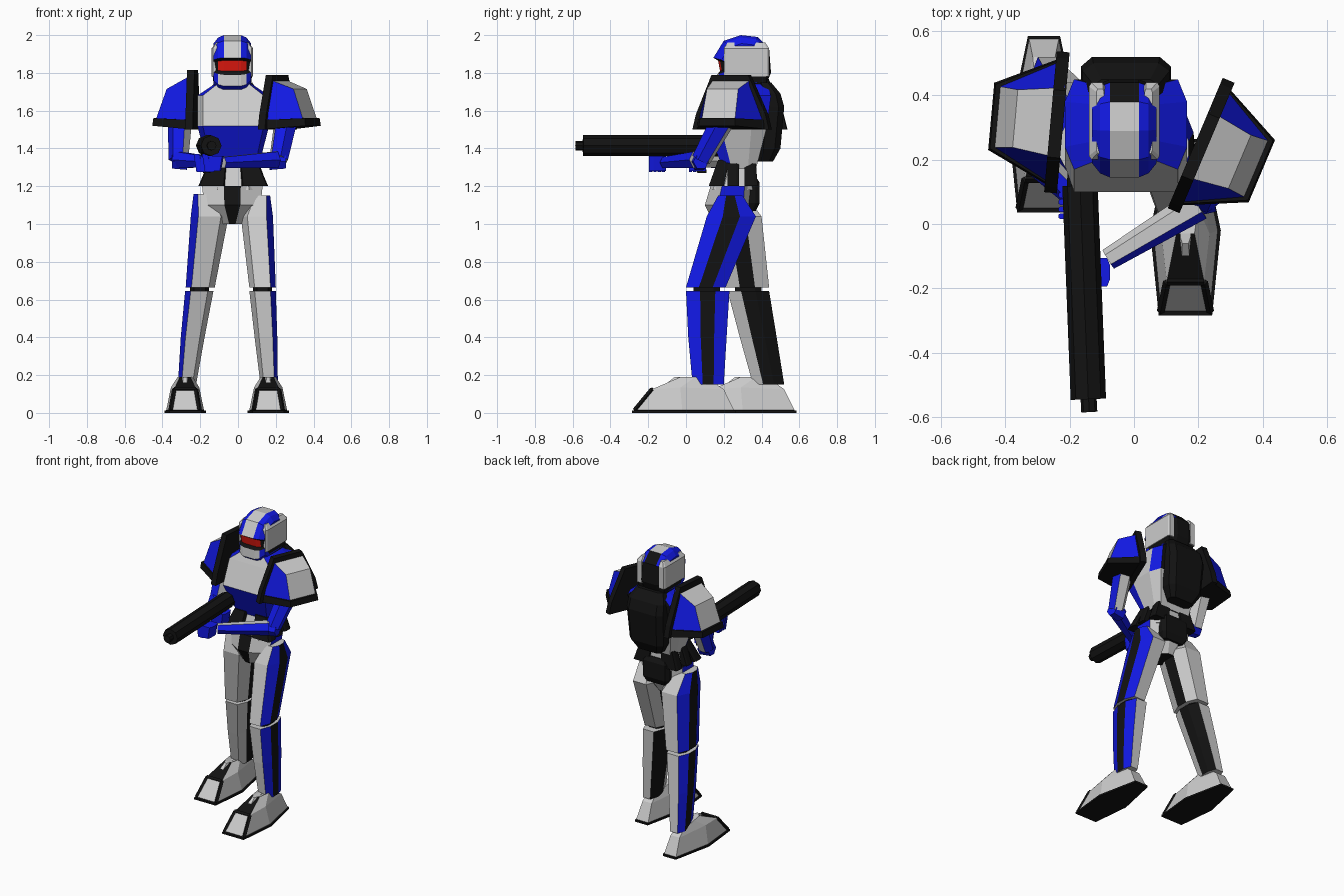
import bpy, bmesh, math
from mathutils import Vector

cube = bpy.data.objects.get("Cube")
if cube:
    bpy.data.objects.remove(cube, do_unlink=True)


def material(name, rgb):
    m = bpy.data.materials.new(name)
    m.use_nodes = True
    m.diffuse_color = (*rgb, 1)
    m.node_tree.nodes["Principled BSDF"].inputs["Base Color"].default_value = (*rgb, 1)
    return m


# Colour keys: g grey, b blue, k black, r red
KEYS = "gbkr"
MATS = [material("armour_grey", (.6, .6, .59)), material("armour_blue", (.006, .01, .8)),
        material("rubber_black", (.006, .006, .006)), material("visor_red", (.8, .01, .005))]


def loft(name, rings, rows, caps=None):
    """Skin rings of points; each row string colours the faces around it."""
    bm = bmesh.new()
    loops = [[bm.verts.new(p) for p in ring] for ring in rings]
    n = len(loops[0])
    rows = [rows] if isinstance(rows, str) else rows
    for j in range(len(loops) - 1):
        row = rows[min(j, len(rows) - 1)]
        lo, hi = loops[j], loops[j + 1]
        for i in range(n):
            k = (i + 1) % n
            f = bm.faces.new((lo[i], lo[k], hi[k], hi[i]))
            f.material_index = KEYS.index(row[i % len(row)])
    caps = caps or rows[0][0] + rows[-1][0]
    for loop, key in zip((loops[0], loops[-1]), caps):
        bm.faces.new(loop).material_index = KEYS.index(key)
    bmesh.ops.recalc_face_normals(bm, faces=bm.faces)
    mesh = bpy.data.meshes.new(name)
    bm.to_mesh(mesh)
    bm.free()
    for m in MATS:
        mesh.materials.append(m)
    ob = bpy.data.objects.new(name, mesh)
    bpy.context.collection.objects.link(ob)
    return ob


def block(name, rows, rings, a=.6, b=.5, s=1, caps=None):
    """Stacked chamfered rectangles (z, centre x, half width, y front, y back).
    Sides run front, outer-front, outer, outer-back, back, then the inner three."""
    corners = [(-a, -1), (a, -1), (1, -b), (1, b), (a, 1), (-a, 1), (-1, b), (-1, -b)]
    return loft(name, [[(x + s * h * u, (y0 + y1) / 2 + (y1 - y0) / 2 * v, z)
                        for u, v in corners] for z, x, h, y0, y1 in rings], rows, caps)


def limb(name, rows, start, end, r0, r1, n=6):
    """Tapered prism between two points."""
    p, q = Vector(start), Vector(end)
    d = (q - p).normalized()
    side = d.cross(Vector((0, 0, 1))).normalized()
    up = side.cross(d)
    turn = [2 * math.pi * i / n for i in range(n)]
    return loft(name, [[c + r * (side * math.cos(t) + up * math.sin(t)) for t in turn]
                       for c, r in ((p, r0), (q, r1))], rows)


C = -.025  # body centre line

# Torso, pack and neck
block("torso", ["bbgggggb", "gggbkbgg", "gbbbkbbb"],
      [(1.29, C, .13, .2, .37), (1.52, C, .19, .1, .43),
       (1.68, C, .19, .17, .45), (1.74, C, .1, .2, .43)], a=.85, caps="kk")
block("backpack", "k", [(1.33, C, .09, .38, .46), (1.4, C, .13, .38, .5),
                        (1.62, C, .14, .4, .52), (1.69, C, .135, .4, .5),
                        (1.75, C, .1, .38, .45)], a=.75)
block("neck", "k", [(1.66, C, .07, .22, .4), (1.76, C, .07, .22, .4)])

# Waist, pouches and pelvis
block("waist", "g", [(1.18, C, .14, .14, .37), (1.32, C, .11, .19, .36)])
for s, label in ((1, "left"), (-1, "right")):
    block(label + "_front_pouch", "k", [(1.2, C + s * .115, .07, .12, .2),
                                        (1.34, C + s * .08, .045, .17, .23)], a=.9)
    block(label + "_side_pouch", "k", [(1.2, C + s * .13, .05, .22, .28),
                                       (1.33, C + s * .1, .035, .22, .28)], a=.9)
    block(label + "_back_pouch", "k", [(1.2, C + s * .11, .06, .31, .38),
                                       (1.32, C + s * .08, .05, .31, .37)], a=.9)
block("pelvis", "kgbggg" "bg", [(1.2, C - .005, .16, .13, .37), (1.1, C - .005, .15, .1, .37),
                               (1.0, C - .005, .06, .15, .32)], a=.28)
block("rear_belt_pack", "k", [(1.07, C, .08, .3, .37), (1.11, C, .1, .3, .39),
                              (1.22, C, .1, .3, .39), (1.25, C, .08, .3, .37)], a=.85)

# Head: side profile lofted across the width
profile = [(.2, 1.7), (.16, 1.73), (.165, 1.79), (.18, 1.81), (.17, 1.865), (.145, 1.88),
           (.2, 1.97), (.29, 2), (.38, 1.99), (.44, 1.93), (.45, 1.8), (.41, 1.71)]


def head_slice(x, k):
    return [(C - .005 + x, .3 + (y - .3) * k, 1.84 + (z - 1.84) * k) for y, z in profile]


edge, stripe, centre = "bbkkkbbbbgkk", "bgkrkbbbbkkk", "bgkrkgggkkkk"
loft("helmet", [head_slice(x, k) for x, k in ((-.1, .72), (-.075, .92), (-.045, 1),
                                            (.045, 1), (.075, .92), (.1, .72))],
     [edge, stripe, centre, stripe, edge], "bb")
for s, label in ((1, "left"), (-1, "right")):
    x = C - .005 + s * .085
    block(label + "_ear_guard", "g", [(1.78, x, .025, .2, .44), (1.93, x, .025, .2, .44),
                                      (1.96, x - s * .01, .012, .22, .42)], a=.7, b=.9)
    block(label + "_jaw_seal", "k", [(1.71, x - s * .01, .02, .25, .42),
                                     (1.79, x, .02, .22, .43)], a=.8, b=.9)


# Shoulder pads, placed by the middle of the inner edge and an outward turn
def shoulder_pad(label, s, x, y, angle, top):
    out = Vector((s * math.cos(angle), math.sin(angle), 0))
    back = Vector((-s * math.sin(angle) * s, abs(out.x), 0))
    if s < 0:
        back = Vector((out.y, -out.x, 0))

    def at(u, v, z):
        return Vector((x, y, z)) + out * u + back * v

    def trapezoid(inner, outer, u, z_in, z_out):
        return [at(0, -inner, z_in), at(u, -outer, z_out),
                at(u, outer, z_out), at(0, inner, z_in)]

    loft(label + "_shoulder_pad",
         [trapezoid(.21, .105, .22, 1.5, 1.52), trapezoid(.205, .1, .215, 1.55, 1.56),
          trapezoid(.2, .095, .2, 1.55, 1.56), trapezoid(.11, .09, .145, top - .02, 1.715)],
         ["k", "k", "bgbk"], "kg")
    arch = ((-.22, 1.5), (-.2, 1.58), (-.11, top), (.1, top), (.2, 1.58), (.22, 1.5))
    loft(label + "_pad_trim", [[at(u, v, z) for v, z in arch] for u in (-.005, .035)], "k")


shoulder_pad("left", 1, .195, .25, -.4, 1.79)
shoulder_pad("right", -1, -.225, .315, .09, 1.815)

# Arms
limb("left_upper_arm", "gbbbgg", (.27, .24, 1.63), (.215, .08, 1.34), .07, .052)
limb("left_elbow", "b", (.25, .08, 1.33), (.17, .07, 1.33), .042, .05)
limb("left_forearm", "ggbbbb", (.2, .06, 1.34), (-.08, -.11, 1.325), .05, .034)
limb("right_upper_arm", "bbgggb", (-.305, .33, 1.63), (-.315, .22, 1.34), .07, .052)
limb("right_elbow", "b", (-.35, .21, 1.33), (-.27, .21, 1.33), .042, .05)
limb("right_forearm", "bbggbb", (-.315, .21, 1.34), (-.18, .08, 1.33), .05, .036)

# Hands with fingers wrapped under the weapon
for label, x, y in (("left", -.12, -.15), ("right", -.165, .06)):
    block(label + "_palm", "b", [(1.28, x, .03, y - .045, y + .045),
                                 (1.36, x, .045, y - .045, y + .045)], a=.8)
    for i in range(4):
        fy = y - .045 + i * .022
        block(f"{label}_finger_{i + 1}", "b", [(1.275, x - .03, .025, fy, fy + .018),
                                               (1.37, x - .055, .015, fy, fy + .018)])

# Weapon
limb("weapon_body", "k", (-.142, -.545, 1.415), (-.168, .12, 1.415), .055, .055, 8)
limb("weapon_muzzle", "k", (-.139, -.585, 1.415), (-.142, -.53, 1.415), .025, .025, 8)
limb("weapon_stock", "k", (-.168, .1, 1.4), (-.172, .22, 1.39), .04, .035, 8)
block("weapon_grip", "k", [(1.27, -.165, .02, .06, .11), (1.4, -.165, .02, .04, .09)])

# Legs
thigh, shin = "gbkbggkg", "gbkbgkkg"
block("left_thigh", thigh, [(1.15, .12, .05, .17, .3), (1.04, .1, .085, .11, .37),
                            (.665, .13, .07, 0, .21)], b=.35)
block("left_shin", shin, [(.645, .13, .07, 0, .23), (.4, .148, .06, .012, .215),
                          (.15, .165, .046, .035, .2)], b=.35)
block("right_thigh", thigh, [(1.16, -.175, .06, .17, .31), (1.04, -.15, .1, .14, .4),
                             (.665, -.2, .077, .21, .44)], b=.35, s=-1)
block("right_shin", shin, [(.645, -.205, .075, .22, .44), (.4, -.24, .063, .285, .48),
                           (.15, -.27, .048, .355, .52)], b=.35, s=-1)
for label, x, y, z in (("left", .13, .11, .655), ("right", -.203, .33, .655)):
    block(label + "_knee_joint", "k", [(z - .06, x, .05, y - .07, y + .07),
                                       (z + .06, x, .05, y - .07, y + .07)])


# Feet: six-sided outlines given as (half width, y, z) for toe, middle and heel
def foot(label, x, y):
    def outline(toe, mid, heel):
        return [(x + k * w, y + v, z) for k, (w, v, z) in
                ((-1, toe), (1, toe), (1, mid), (1, heel), (-1, heel), (-1, mid))]

    loft(label + "_foot",
         [outline((.083, -.285, 0), (.11, -.02, 0), (.05, .265, 0)),
          outline((.083, -.285, .012), (.11, -.02, .012), (.05, .265, .012)),
          outline((.076, -.27, .014), (.1, -.02, .014), (.046, .255, .014)),
          outline((.058, -.18, .125), (.075, -.03, .135), (.035, .2, .125)),
          outline((.028, -.03, .19), (.04, .05, .19), (.03, .15, .16))],
         ["k", "k", "g", "kggggg"], "kg")
    for s, side in ((-1, "inner"), (1, "outer")):
        limb(f"{label}_toe_{side}_trim", "k", (x + s * .077, y - .272, .014),
             (x + s * .058, y - .18, .125), .012, .012, 4)
    limb(label + "_toe_top_trim", "k", (x - .058, y - .18, .125),
         (x + .058, y - .18, .125), .012, .012, 4)
    block(label + "_instep_plate", "g", [(.12, x, .022, y - .15, y - .05),
                                         (.19, x, .016, y - .06, y + .02)])


foot("left", .16, 0)
foot("right", -.28, .32)
